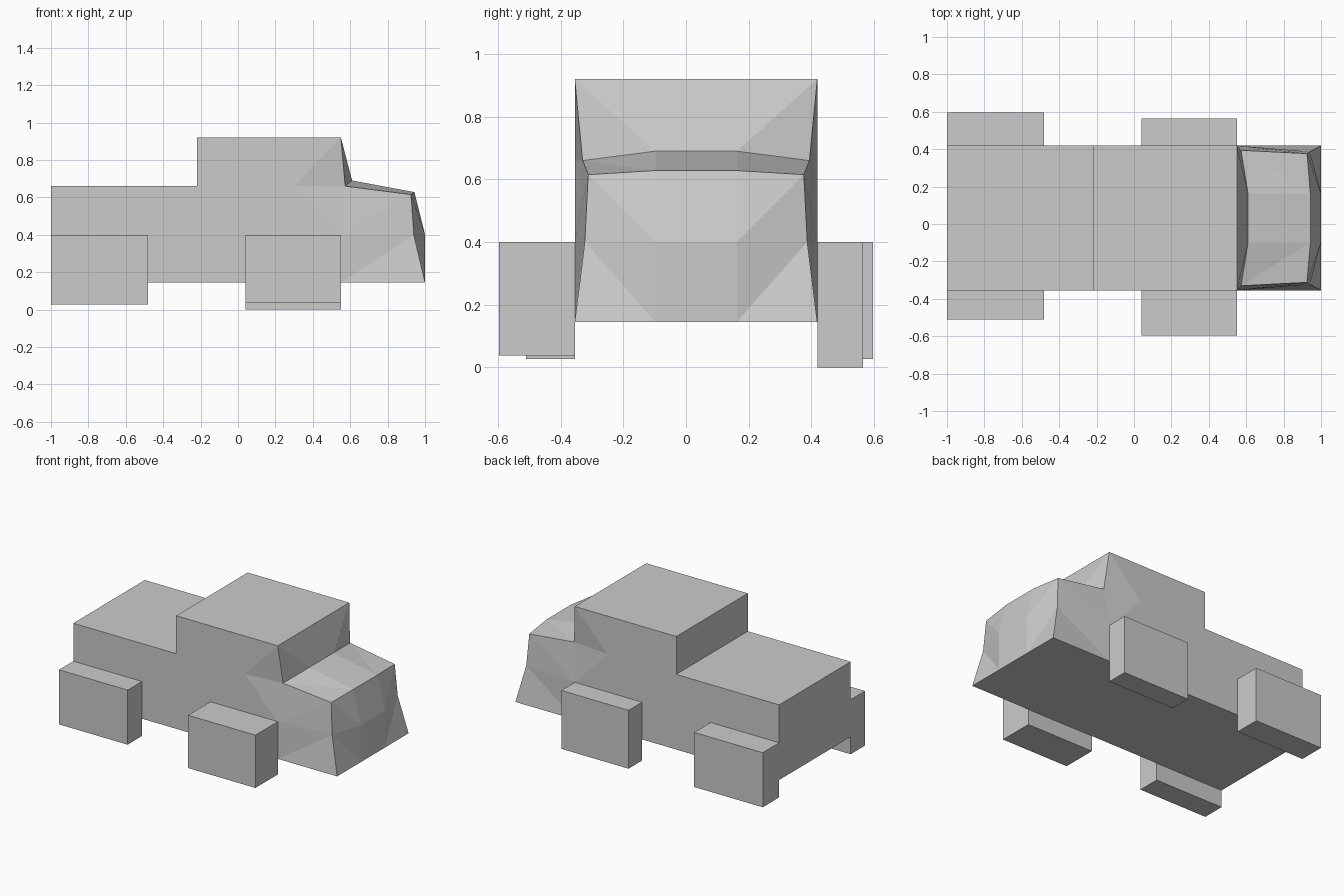
import bpy, bmesh

if "Cube" in bpy.data.objects:
    bpy.data.objects.remove(bpy.data.objects["Cube"])

YC = 0.032      # centre line of the body in y
HALF = 0.387    # half width of the body
INNER = 0.13    # half width of the flat middle strip of the nose
FLOOR = 0.145


def finish(bm, name):
    bmesh.ops.recalc_face_normals(bm, faces=bm.faces)
    mesh = bpy.data.meshes.new(name)
    bm.to_mesh(mesh)
    bm.free()
    obj = bpy.data.objects.new(name, mesh)
    bpy.context.collection.objects.link(obj)
    return obj


def box(name, x0, x1, y0, y1, z0, z1):
    bm = bmesh.new()
    bmesh.ops.create_cube(bm, size=1)
    for v in bm.verts:
        v.co = ((x0 + x1) / 2 + v.co.x * (x1 - x0),
                (y0 + y1) / 2 + v.co.y * (y1 - y0),
                (z0 + z1) / 2 + v.co.z * (z1 - z0))
    return finish(bm, name)


# Truck body: flat sides, cab, bed and a faceted, tapered nose
bm = bmesh.new()

# Nose rows from roof edge to floor: outer x, outer z, outer half width, inner x, inner z
rows = [(0.55, 0.92, HALF, 0.55, 0.92),
        (0.573, 0.66, 0.362, 0.61, 0.69),
        (0.925, 0.615, 0.344, 0.943, 0.628),
        (0.94, 0.40, 0.355, 1.0, 0.40),
        (1.0, FLOOR, HALF, 1.0, FLOOR)]
# Remaining points of the side outline, roof to floor around the back
back = [(-0.22, 0.92), (-0.22, 0.66), (-1.0, 0.66), (-1.0, FLOOR), (0.55, FLOOR)]

outer, inner, rear, mid, shoulder = {}, {}, {}, {}, {}
for s in (-1, 1):
    outer[s] = [bm.verts.new((x, YC + s * w, z)) for x, z, w, _, _ in rows]
    inner[s] = [bm.verts.new((x, YC + s * INNER, z)) for _, _, _, x, z in rows]
    rear[s] = [bm.verts.new((x, YC + s * HALF, z)) for x, z in back]
    mid[s] = bm.verts.new((0.55, YC + s * HALF, 0.40))
    shoulder[s] = bm.verts.new((0.30, YC + s * HALF, 0.66))

    # Flat side panel
    bm.faces.new([outer[s][0]] + rear[s] + [mid[s], shoulder[s]])
    # Tapered facets on the side of the nose
    o, m, sh, fl = outer[s], mid[s], shoulder[s], rear[s][-1]
    for tri in ((sh, o[0], o[1]), (sh, o[1], m), (m, o[1], o[2]),
                (m, o[2], o[3]), (m, o[3], fl), (fl, o[3], o[4])):
        bm.faces.new(tri)
    # Corner facets of windscreen, bonnet and grille
    for i in range(4):
        bm.faces.new((o[i], o[i + 1], inner[s][i + 1]))
        bm.faces.new((o[i], inner[s][i + 1], inner[s][i]))

# Middle strip of the nose
for i in range(4):
    bm.faces.new((inner[-1][i], inner[-1][i + 1], inner[1][i + 1], inner[1][i]))
# Roof, cab back, bed, tail and floor
bm.faces.new((outer[-1][0], inner[-1][0], inner[1][0], outer[1][0], rear[1][0], rear[-1][0]))
for i in range(4):
    bm.faces.new((rear[-1][i], rear[-1][i + 1], rear[1][i + 1], rear[1][i]))
bm.faces.new((rear[-1][4], outer[-1][4], inner[-1][4], inner[1][4], outer[1][4], rear[1][4]))
finish(bm, "truck_body")

# Blocky wheels, each a little different in width and depth
near, far = YC - HALF, YC + HALF
box("rear_wheel_near", -1.0, -0.48, -0.51, near, 0.026, 0.40)
box("rear_wheel_far", -1.0, -0.48, far, 0.597, 0.026, 0.40)
box("front_wheel_near", 0.04, 0.55, -0.597, near, 0.038, 0.40)
box("front_wheel_far", 0.04, 0.55, far, 0.565, 0.0, 0.40)
